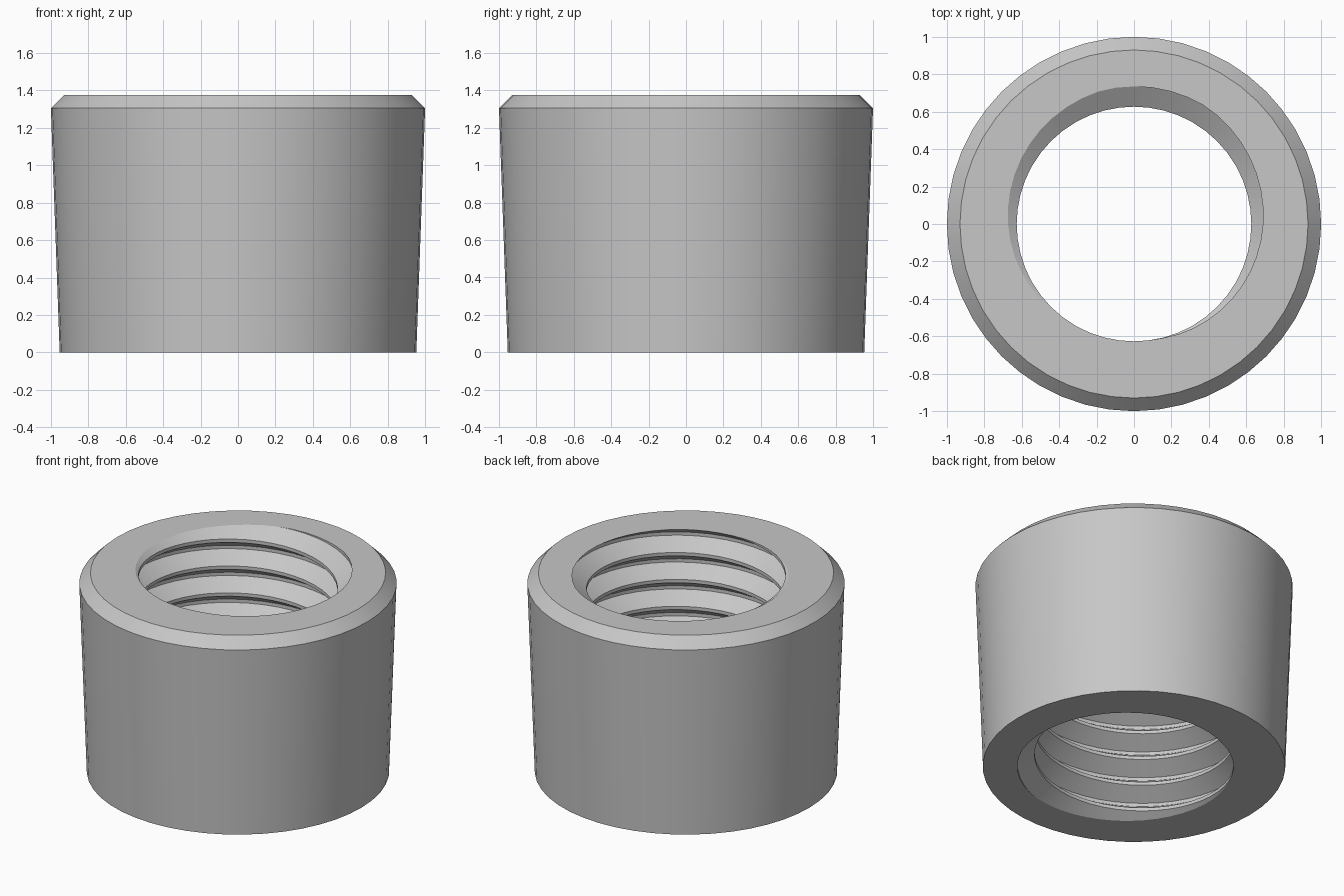
import bpy
import bmesh
import math

cube = bpy.data.objects.get("Cube")
if cube:
    bpy.data.objects.remove(cube, do_unlink=True)

SIDES = 48
HEIGHT = 1.375
BORE, ROOT = 0.627, 0.735      # thread crest and root radii
PITCH = 0.187
ROOT_ANGLE = math.radians(80)  # where the groove meets the top face
FLAT = PITCH / 16              # half width of the crest and root flats
OUTER = [(0.953, 0), (1.0, 1.305), (0.93, HEIGHT)]


def groove_height(angle):
    """Height of one groove centre on the right-handed helix."""
    return HEIGHT + PITCH * (angle - ROOT_ANGLE) / math.tau


def thread_radius(z, angle):
    """Bore radius of the truncated V thread at a height and angle."""
    d = (z - groove_height(angle) + PITCH / 2) % PITCH - PITCH / 2
    t = (abs(d) - FLAT) / (PITCH / 2 - 2 * FLAT)
    return ROOT + (BORE - ROOT) * min(1, max(0, t))


def section(angle):
    """Closed section: tapered outside, chamfer, then thread from top to bottom."""
    points = list(OUTER)
    points.append((thread_radius(HEIGHT, angle), HEIGHT))
    for turn in range(2, -11, -1):
        centre = groove_height(angle) + turn * PITCH
        for offset in (PITCH / 2 - FLAT, FLAT, -FLAT, FLAT - PITCH / 2):
            z = min(HEIGHT, max(0, centre + offset))
            points.append((thread_radius(z, angle), z))
    points.append((thread_radius(0, angle), 0))
    return points


# Threaded collar lofted around the axis
bm = bmesh.new()
columns = []
for i in range(SIDES + 1):
    a = math.tau * i / SIDES
    columns.append([bm.verts.new((r * math.cos(a), r * math.sin(a), z))
                    for r, z in section(a)])

# The last column is one pitch higher, so it welds onto the first
for left, right in zip(columns, columns[1:]):
    n = len(left)
    for j in range(n):
        k = (j + 1) % n
        bm.faces.new((left[j], right[j], right[k], left[k]))
bmesh.ops.remove_doubles(bm, verts=bm.verts, dist=0.0002)
bmesh.ops.dissolve_degenerate(bm, edges=bm.edges, dist=0.0001)
bmesh.ops.recalc_face_normals(bm, faces=bm.faces)

mesh = bpy.data.meshes.new("threaded_collar")
bm.to_mesh(mesh)
bm.free()
collar = bpy.data.objects.new("threaded_collar", mesh)
bpy.context.collection.objects.link(collar)

# Plain grey finish
grey = bpy.data.materials.new("light_grey")
grey.use_nodes = True
colour = (0.57, 0.57, 0.57, 1)
grey.diffuse_color = colour
grey.node_tree.nodes["Principled BSDF"].inputs["Base Color"].default_value = colour
mesh.materials.append(grey)

bpy.ops.object.select_all(action="DESELECT")
collar.select_set(True)
bpy.context.view_layer.objects.active = collar
bpy.ops.object.shade_smooth_by_angle(angle=math.radians(25))
